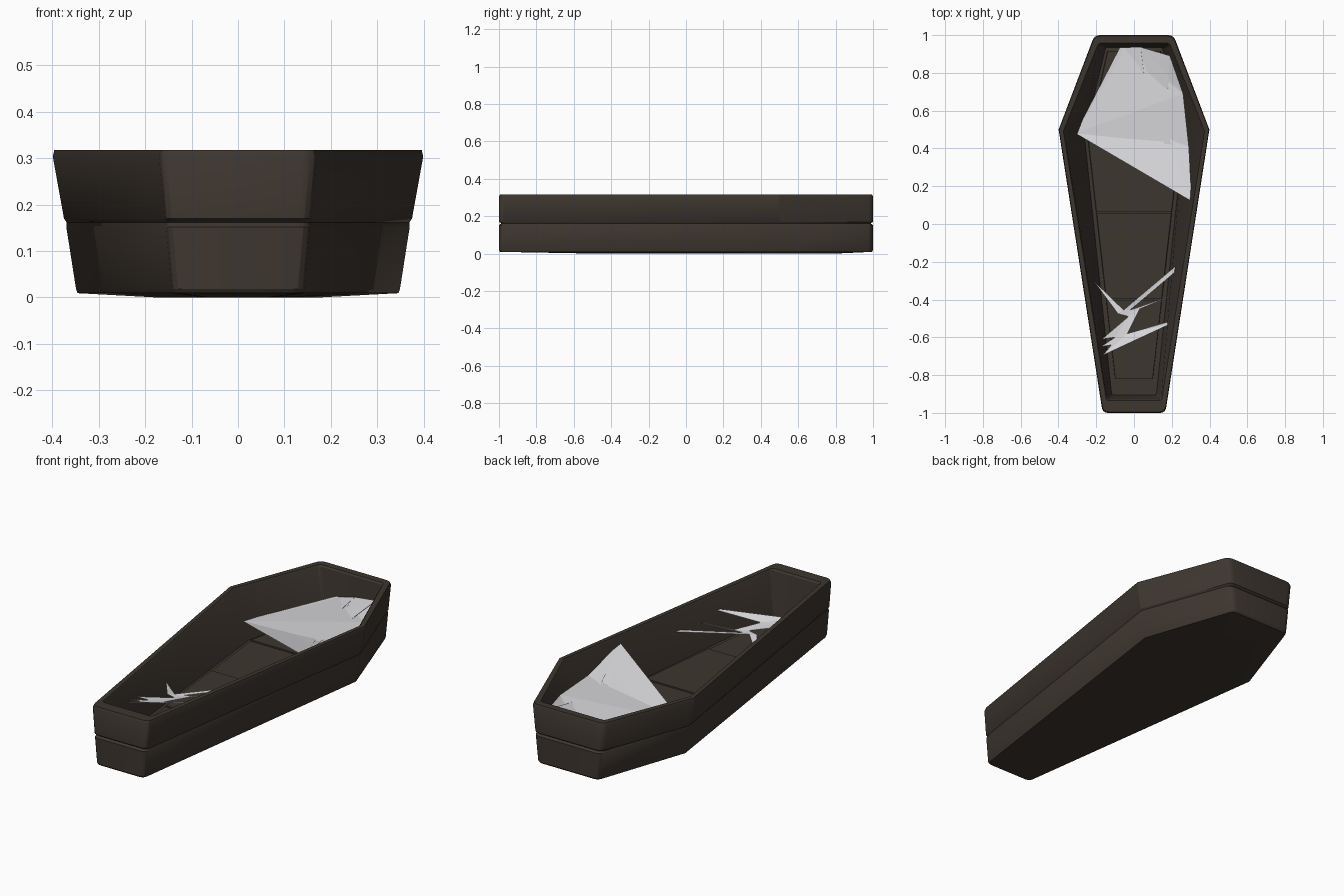
import bpy, bmesh, math
from mathutils import Vector

if "Cube" in bpy.data.objects:
    bpy.data.objects.remove(bpy.data.objects["Cube"])


def material(name, rgb):
    m = bpy.data.materials.new(name)
    m.diffuse_color = (*rgb, 1)
    m.use_nodes = True
    m.node_tree.nodes["Principled BSDF"].inputs["Base Color"].default_value = m.diffuse_color
    return m


WOOD = material("dark_wood", (0.048, 0.037, 0.029))
WEB = material("pale_web", (0.68, 0.68, 0.70))


def add_object(name, bm, mat, smooth=True):
    mesh = bpy.data.meshes.new(name)
    bm.to_mesh(mesh)
    bm.free()
    ob = bpy.data.objects.new(name, mesh)
    bpy.context.collection.objects.link(ob)
    mesh.materials.append(mat)
    if smooth:
        bpy.ops.object.select_all(action='DESELECT')
        bpy.context.view_layer.objects.active = ob
        ob.select_set(True)
        bpy.ops.object.shade_smooth_by_angle(angle=math.radians(28))
    return ob


def outline(shoulder, head, foot, y_head, y_foot, y_sh, z, r):
    """Six-sided coffin outline with rounded head and foot corners."""
    pts = [Vector(p) for p in ((-foot, y_foot), (foot, y_foot), (shoulder, y_sh),
                               (head, y_head), (-head, y_head), (-shoulder, y_sh))]
    out = []
    for i, p in enumerate(pts):
        if i in (2, 5):
            out.append(p)
            continue
        a = p + (pts[i - 1] - p).normalized() * r
        b = p + (pts[(i + 1) % 6] - p).normalized() * r
        out += [a * (1 - t) ** 2 + p * 2 * t * (1 - t) + b * t * t for t in (0, .33, .67, 1)]
    return [(p.x, p.y, z) for p in out]


# Coffin shell: underside, lower board, groove, upper board, rim, inner walls, floor
rings = [
    (.180, .100, .070, .80, -.50, .45, .000, .02),
    (.346, .176, .138, .994, -.994, .50, .009, .025),
    (.349, .178, .140, 1.0, -1.0, .50, .018, .025),
    (.370, .192, .152, 1.0, -1.0, .50, .152, .025),
    (.369, .190, .150, .988, -.988, .50, .161, .025),
    (.375, .194, .154, 1.0, -1.0, .50, .170, .025),
    (.399, .209, .166, 1.0, -1.0, .50, .303, .028),
    (.396, .206, .163, .994, -.994, .50, .317, .028),
    (.374, .188, .146, .958, -.935, .492, .317, .015),
    (.368, .184, .142, .952, -.928, .490, .308, .015),
    (.262, .150, .118, .935, -.905, .465, .080, .012),
]
bm = bmesh.new()
loops = [[bm.verts.new(p) for p in outline(*r)] for r in rings]
for lo, hi in zip(loops, loops[1:]):
    n = len(lo)
    for i in range(n):
        j = (i + 1) % n
        bm.faces.new((lo[i], lo[j], hi[j], hi[i]))
bm.faces.new(loops[0][::-1])
bm.faces.new(loops[-1])
bmesh.ops.recalc_face_normals(bm, faces=bm.faces)
add_object("coffin_shell", bm, WOOD)


# Floor boards laid crosswise with narrow gaps
def half_width(y):
    if y > .45:
        return .245 + (.14 - .245) * (y - .45) / .47
    return .245 + (.10 - .245) * (.45 - y) / 1.27


cuts = [-.82, -.40, .06, .45, .92]
for k, (a, b) in enumerate(zip(cuts, cuts[1:])):
    bm = bmesh.new()
    a, b = a + .003, b - .003
    top = .088 + .004 * (k % 2)
    corners = [(-half_width(a), a), (half_width(a), a), (half_width(b), b), (-half_width(b), b)]
    low = [bm.verts.new((x, y, .079)) for x, y in corners]
    up = [bm.verts.new((x * .985, y, top)) for x, y in corners]
    bm.faces.new(up)
    for i in range(4):
        j = (i + 1) % 4
        bm.faces.new((low[i], low[j], up[j], up[i]))
    add_object(f"floor_board_{k + 1}", bm, WOOD, False)


# Torn cobwebs: thin jagged sheets strung between the walls
def web(name, pts):
    bm = bmesh.new()
    f = bm.faces.new([bm.verts.new(p) for p in pts])
    bmesh.ops.triangulate(bm, faces=[f])
    bm.normal_update()
    if sum(f.normal.z * f.calc_area() for f in bm.faces) < 0:
        bmesh.ops.reverse_faces(bm, faces=bm.faces)
    ob = add_object(name, bm, WEB, False)
    mod = ob.modifiers.new("thin", 'SOLIDIFY')
    mod.thickness = .002


web("head_web", [
    (-.31, .48, .165), (.12, .51, .19), (.305, .12, .28), (.17, .50, .20),
    (.20, .55, .20), (.29, .41, .22), (.26, .69, .23), (.19, .89, .25),
    (.175, .66, .21), (.065, .80, .20), (.035, .935, .21), (.055, .78, .20),
    (.10, .60, .19), (-.055, .935, .186), (-.075, .935, .186), (.08, .60, .19),
    (.03, .59, .185)])
web("foot_web", [
    (-.215, -.30, .165), (-.055, -.455, .20), (.235, -.21, .23), (.235, -.24, .23),
    (-.02, -.455, .20), (.21, -.375, .23), (.03, -.45, .205), (-.035, -.58, .21),
    (.19, -.515, .243), (.19, -.53, .243), (-.165, -.695, .22), (-.12, -.64, .215),
    (-.175, -.65, .215), (-.10, -.60, .21), (-.17, -.61, .215), (-.03, -.49, .20),
    (-.085, -.475, .20)])
